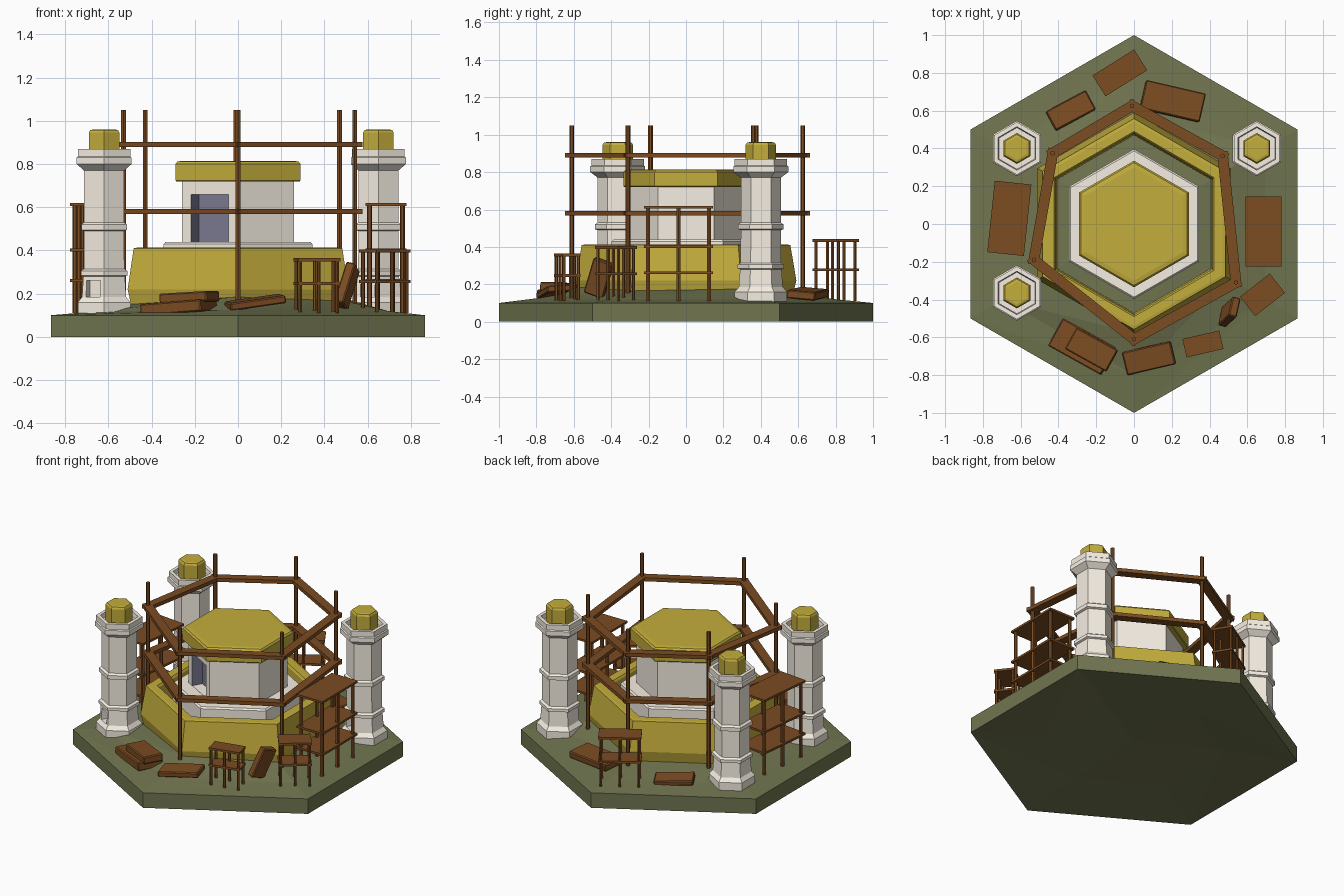
import bpy, bmesh, math
from mathutils import Matrix, Vector

if "Cube" in bpy.data.objects:
    bpy.data.objects.remove(bpy.data.objects["Cube"])


def mat(name, rgb):
    m = bpy.data.materials.new(name)
    m.diffuse_color = (*rgb, 1)
    m.use_nodes = True
    m.node_tree.nodes["Principled BSDF"].inputs["Base Color"].default_value = m.diffuse_color
    return m


YELLOW = mat("yellow", (0.55, 0.42, 0.045))
BROWN = mat("wood", (0.20, 0.072, 0.016))
GREEN = mat("grass", (0.165, 0.18, 0.08))
STONE = mat("stone", (0.92, 0.86, 0.76))
DARK = mat("shadow", (0.2, 0.2, 0.29))


def finish(name, bm, material):
    bmesh.ops.recalc_face_normals(bm, faces=bm.faces)
    me = bpy.data.meshes.new(name)
    bm.to_mesh(me)
    bm.free()
    me.materials.append(material)
    ob = bpy.data.objects.new(name, me)
    bpy.context.collection.objects.link(ob)
    return ob


def lathe(name, profile, material, loc=(0, 0), closed=False, n=6):
    """Hexagonal solid from (corner radius, z) points; closed makes a ring."""
    bm = bmesh.new()
    rings = []
    for r, z in profile:
        ang = [math.pi / 2 + 2 * math.pi * k / n for k in range(n)]
        rings.append([bm.verts.new((loc[0] + r * math.cos(a), loc[1] + r * math.sin(a), z)) for a in ang])
    pairs = list(zip(rings, rings[1:]))
    if closed:
        pairs.append((rings[-1], rings[0]))
    for a, b in pairs:
        for k in range(n):
            bm.faces.new((a[k], a[(k + 1) % n], b[(k + 1) % n], b[k]))
    if not closed:
        bm.faces.new(rings[0])
        bm.faces.new(rings[-1])
    return finish(name, bm, material)


def add_box(bm, loc, size, rot=Matrix()):
    bmesh.ops.create_cube(bm, size=1, matrix=Matrix.Translation(loc) @ rot @ Matrix.Diagonal((*size, 1)))


def add_post(bm, x, y, z0, z1, r):
    bmesh.ops.create_cone(bm, cap_ends=True, segments=6, radius1=r, radius2=r, depth=z1 - z0,
                          matrix=Matrix.Translation((x, y, (z0 + z1) / 2)))


def rot_z(deg):
    return Matrix.Rotation(math.radians(deg), 4, 'Z')


def cut_opening(ob, loc, size, material):
    bm = bmesh.new()
    add_box(bm, loc, size, rot_z(-30))
    cutter = finish(ob.name + "_cutter", bm, material)
    cutter.hide_render = True
    cutter.hide_viewport = True
    mod = ob.modifiers.new("opening", 'BOOLEAN')
    mod.object = cutter
    mod.operation = 'DIFFERENCE'
    mod.solver = 'EXACT'
    mod.material_mode = 'TRANSFER'


# Ground: hexagonal slab, faceted mound on top, shallow hollow underneath
# each ring: radius and heights at back, back left, front left, front, front right, back right
GROUND = [
    (0.55, (0.02, 0.035, 0.025, 0.03, 0.02, 0.035)),
    (1.0, (0,) * 6),
    (1.0, (0.1,) * 6),
    (0.8, (0.12, 0.115, 0.115, 0.125, 0.12, 0.12)),
    (0.58, (0.15, 0.15, 0.15, 0.185, 0.165, 0.175)),
    (0.3, (0.18, 0.18, 0.18, 0.19, 0.19, 0.19)),
]
bm = bmesh.new()
rings = [[bm.verts.new((r * math.cos(math.pi / 2 + k * math.pi / 3), r * math.sin(math.pi / 2 + k * math.pi / 3), z))
          for k, z in enumerate(hs)] for r, hs in GROUND]
for i, (a, b) in enumerate(zip(rings, rings[1:])):
    for k in range(6):
        j = (k + 1) % 6
        if i == 1:
            bm.faces.new((a[k], a[j], b[j], b[k]))
        else:
            bm.faces.new((a[k], a[j], b[j]))
            bm.faces.new((a[k], b[j], b[k]))
for ring, z in ((rings[0], 0.04), (rings[-1], 0.19)):
    peak = bm.verts.new((0, 0, z))
    for k in range(6):
        bm.faces.new((ring[k], ring[(k + 1) % 6], peak))
finish("ground", bm, GREEN)

# Ring wall
lathe("ring_wall", [(0.565, 0.12), (0.59, 0.22), (0.558, 0.41), (0.54, 0.413), (0.49, 0.413),
                    (0.48, 0.40), (0.47, 0.12)], YELLOW, closed=True)

# Keep: plinth, body with doorway, roof
lathe("keep_plinth", [(0.397, 0.12), (0.397, 0.43), (0.387, 0.44), (0.29, 0.44)], STONE)
body = lathe("keep_body", [(0.30, 0.43), (0.30, 0.73)], STONE)
cut_opening(body, (-0.13, -0.225, 0.55), (0.2, 0.14, 0.22), DARK)
lathe("keep_roof", [(0.33, 0.72), (0.335, 0.725), (0.335, 0.80), (0.325, 0.811), (0.30, 0.815)], YELLOW)

# Corner towers
TOWER = [(0.14, 0.10), (0.14, 0.16), (0.118, 0.185), (0.111, 0.28), (0.124, 0.285), (0.124, 0.305),
         (0.108, 0.315), (0.107, 0.49), (0.122, 0.495), (0.122, 0.52), (0.107, 0.53), (0.107, 0.77),
         (0.147, 0.80), (0.147, 0.83), (0.14, 0.835), (0.14, 0.87), (0.115, 0.87), (0.11, 0.84)]
for i, (x, y) in enumerate(((-0.62, 0.4), (0.65, 0.4), (-0.62, -0.365))):
    tower = lathe(f"tower_{i}", TOWER, STONE, (x, y))
    cut_opening(tower, (x - 0.05, y - 0.0866, 0.222), (0.075, 0.07, 0.076), STONE)
    lathe(f"tower_cap_{i}", [(0.082, 0.83), (0.082, 0.945), (0.074, 0.957), (0.06, 0.96)], YELLOW, (x, y))

# Scaffold of posts and two levels of beams
pts = [(-0.01, 0.625), (0.47, 0.36), (0.54, -0.31), (0, -0.61), (-0.53, -0.19), (-0.43, 0.375)]
bm = bmesh.new()
for x, y in pts:
    add_post(bm, x, y, 0.11, 1.05, 0.0125)
finish("scaffold_posts", bm, BROWN)
bm = bmesh.new()
for z in (0.58, 0.89):
    for p, q in zip(pts, pts[1:] + pts[:1]):
        d = Vector(q) - Vector(p)
        mid = (Vector(p) + Vector(q)) / 2
        add_box(bm, (mid.x, mid.y, z), (d.length + 0.05, 0.056, 0.024), rot_z(math.degrees(math.atan2(d.y, d.x))))
finish("scaffold_beams", bm, BROWN)

# Plank racks: x, y, length, width, angle, board heights
RACKS = [
    (0.685, -0.04, 0.37, 0.19, 90, (0.27, 0.41, 0.62)),
    (-0.66, 0.03, 0.38, 0.195, 84, (0.27, 0.41, 0.62)),
    (0.68, -0.375, 0.20, 0.13, 38, (0.265, 0.405)),
    (0.365, -0.635, 0.20, 0.10, 13, (0.255, 0.365)),
    (-0.075, 0.80, 0.26, 0.13, 32, (0.285, 0.442)),
]
for i, (x, y, l, w, ang, heights) in enumerate(RACKS):
    bm = bmesh.new()
    for h in heights:
        add_box(bm, (0, 0, h - 0.008), (l, w, 0.014))
    for u in (-0.44, 0, 0.44):
        for v in (-0.40, 0.40):
            add_post(bm, u * l, v * w, 0.11, heights[-1] - 0.003, 0.012 if len(heights) > 2 else 0.009)
    bm.transform(Matrix.Translation((x, y, 0)) @ rot_z(ang))
    finish(f"plank_rack_{i}", bm, BROWN)

# Loose timber: centre, size, angles (z turn, y tilt, x tilt)
TIMBER = [
    ((-0.275, -0.65, 0.135), (0.32, 0.165, 0.055), (-29, -4, 0)),
    ((-0.225, -0.665, 0.182), (0.25, 0.13, 0.048), (-29, -3, 0)),
    ((0.08, -0.71, 0.16), (0.265, 0.125, 0.036), (13, -8, 4)),
    ((0.205, 0.65, 0.15), (0.325, 0.155, 0.045), (-13, 3, -5)),
    ((-0.335, 0.60, 0.13), (0.24, 0.115, 0.035), (28, 4, -6)),
    ((0.505, -0.465, 0.235), (0.045, 0.11, 0.20), (-17, 12, -20)),
]
for i, (loc, size, (rz, ry, rx)) in enumerate(TIMBER):
    bm = bmesh.new()
    rot = rot_z(rz) @ Matrix.Rotation(math.radians(ry), 4, 'Y') @ Matrix.Rotation(math.radians(rx), 4, 'X')
    add_box(bm, loc, size, rot)
    ob = finish(f"timber_{i}", bm, BROWN)
    bev = ob.modifiers.new("bevel", 'BEVEL')
    bev.width = 0.006
    bev.segments = 1
